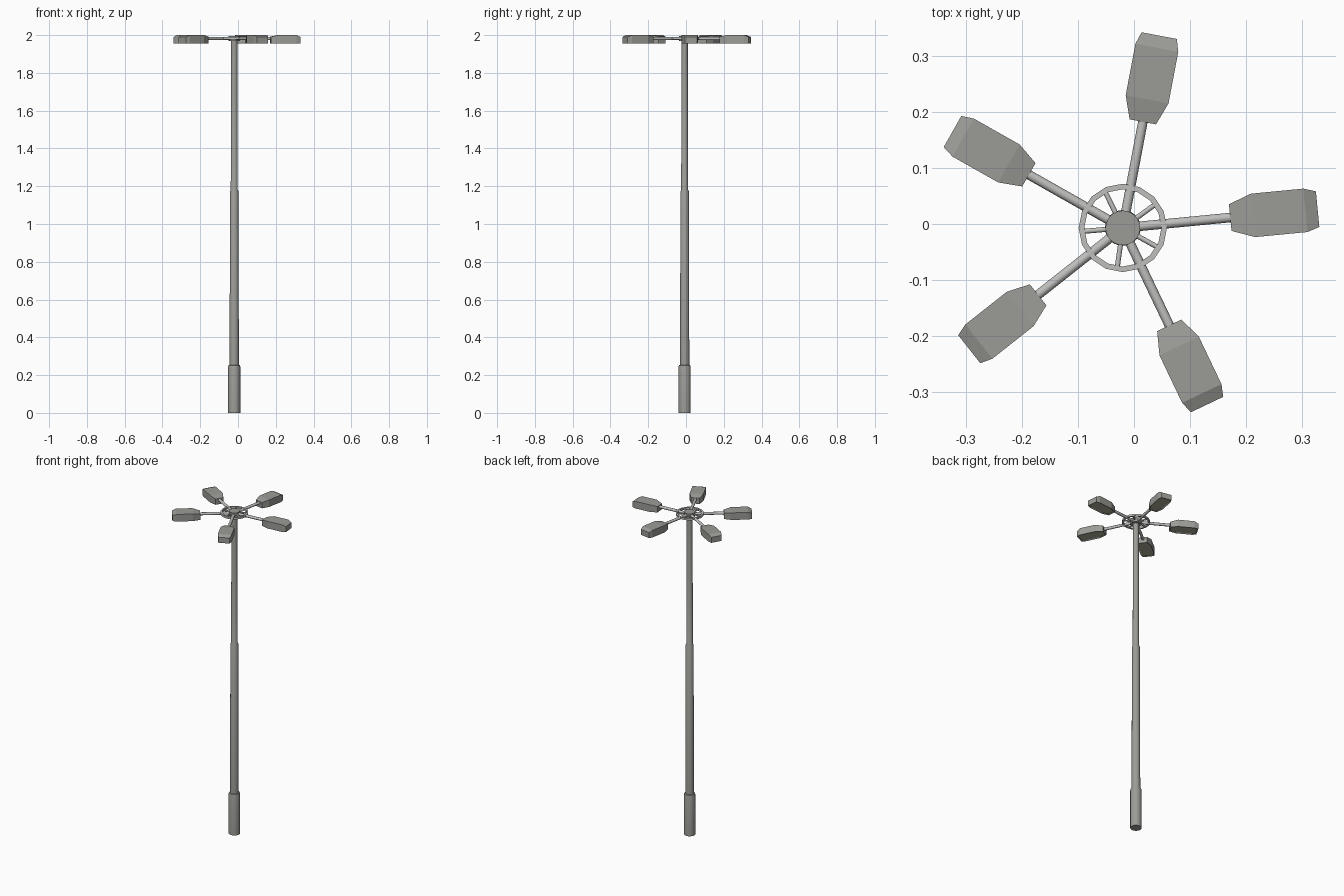
import bpy, bmesh, math
from mathutils import Vector, Matrix

if "Cube" in bpy.data.objects:
    bpy.data.objects.remove(bpy.data.objects["Cube"])

CX, CY = -0.02, -0.007

def material(name, rgb):
    m = bpy.data.materials.new(name)
    m.diffuse_color = (*rgb, 1)
    m.use_nodes = True
    m.node_tree.nodes["Principled BSDF"].inputs["Base Color"].default_value = m.diffuse_color
    return m

GREY = material("painted_grey", (0.33, 0.33, 0.31))
STEEL = material("light_steel", (0.52, 0.52, 0.51))
GLASS = material("lamp_glass", (0.42, 0.41, 0.30))

def finish(name, bm, mats, smooth=False):
    bmesh.ops.recalc_face_normals(bm, faces=bm.faces)
    me = bpy.data.meshes.new(name)
    bm.to_mesh(me)
    bm.free()
    for m in mats:
        me.materials.append(m)
    ob = bpy.data.objects.new(name, me)
    bpy.context.collection.objects.link(ob)
    if smooth:
        bpy.context.view_layer.objects.active = ob
        ob.select_set(True)
        bpy.ops.object.shade_smooth_by_angle(angle=math.radians(40))
        ob.select_set(False)
    return ob

def lathe(name, profile, sides, mat, closed=False):
    """Revolve (radius, z) points about the pole axis."""
    bm = bmesh.new()
    rings = [[bm.verts.new((CX + r * math.cos(2 * math.pi * i / sides),
                            CY + r * math.sin(2 * math.pi * i / sides), z))
              for i in range(sides)] for r, z in profile]
    pairs = list(zip(rings, rings[1:]))
    if closed:
        pairs.append((rings[-1], rings[0]))
    for a, b in pairs:
        for i in range(sides):
            j = (i + 1) % sides
            bm.faces.new((a[i], a[j], b[j], b[i]))
    if not closed:
        bm.faces.new(rings[0])
        bm.faces.new(rings[-1])
    return finish(name, bm, [mat], smooth=not closed)

def rod(name, angle, r0, r1, radius, z, mat):
    """Round bar running outward from the pole axis."""
    bm = bmesh.new()
    bmesh.ops.create_cone(bm, cap_ends=True, segments=12, radius1=radius,
                          radius2=radius, depth=r1 - r0)
    bm.transform(Matrix.Translation((CX, CY, z)) @ Matrix.Rotation(angle, 4, 'Z')
                 @ Matrix.Translation(((r0 + r1) / 2, 0, 0))
                 @ Matrix.Rotation(math.pi / 2, 4, 'Y'))
    return finish(name, bm, [mat], smooth=True)

def lamp(name, angle):
    """Tapered lamp head with a sloped nose and a glass panel underneath."""
    bm = bmesh.new()
    # outline stations: distance, half width, top height
    st = [(0.193, 0.024, 1.992), (0.234, 0.039, 2.0), (0.328, 0.039, 2.0), (0.350, 0.032, 1.990)]
    low = 1.956
    top = [[bm.verts.new((d, s * w, t)) for s in (-1, 1)] for d, w, t in st]
    bot = [[bm.verts.new((d, s * w, low)) for s in (-1, 1)] for d, w, t in st]
    for k in range(3):
        bm.faces.new((top[k][0], top[k + 1][0], top[k + 1][1], top[k][1]))
        for s in (0, 1):
            bm.faces.new((top[k][s], top[k + 1][s], bot[k + 1][s], bot[k][s]))
    for k in (0, 3):
        bm.faces.new((top[k][0], top[k][1], bot[k][1], bot[k][0]))
    base = bm.faces.new([b[0] for b in bot] + [b[1] for b in reversed(bot)])
    bmesh.ops.recalc_face_normals(bm, faces=bm.faces)
    bmesh.ops.inset_region(bm, faces=[base], thickness=0.006, depth=0)
    bmesh.ops.translate(bm, verts=base.verts, vec=Vector((0, 0, 0.004)))
    base.material_index = 1
    bm.transform(Matrix.Translation((CX, CY, 0)) @ Matrix.Rotation(angle, 4, 'Z'))
    return finish(name, bm, [GREY, GLASS])

# stepped pole
lathe("pole", [(0.032, 0), (0.032, 0.245), (0.030, 0.252), (0.0245, 0.254), (0.0225, 1.172),
               (0.0185, 1.18), (0.0165, 1.968)], 24, GREY)
# hub and wheel ring at the top
lathe("hub", [(0.031, 1.968), (0.031, 1.996)], 24, GREY)
lathe("wheel_ring", [(0.079, 1.978), (0.079, 1.990), (0.069, 1.990), (0.069, 1.978)],
      16, STEEL, closed=True)

# arms with lamp heads, and short wheel spokes between them
for n, a in enumerate((5.5, 79.3, 150.5, 218.3, 295.5)):
    rod(f"arm_{n + 1}", math.radians(a), 0.01, 0.2, 0.0085, 1.982, STEEL)
    lamp(f"lamp_head_{n + 1}", math.radians(a))
for n, a in enumerate((36, 116, 185, 262, 331)):
    rod(f"spoke_{n + 1}", math.radians(a), 0.01, 0.072, 0.0045, 1.984, STEEL)
